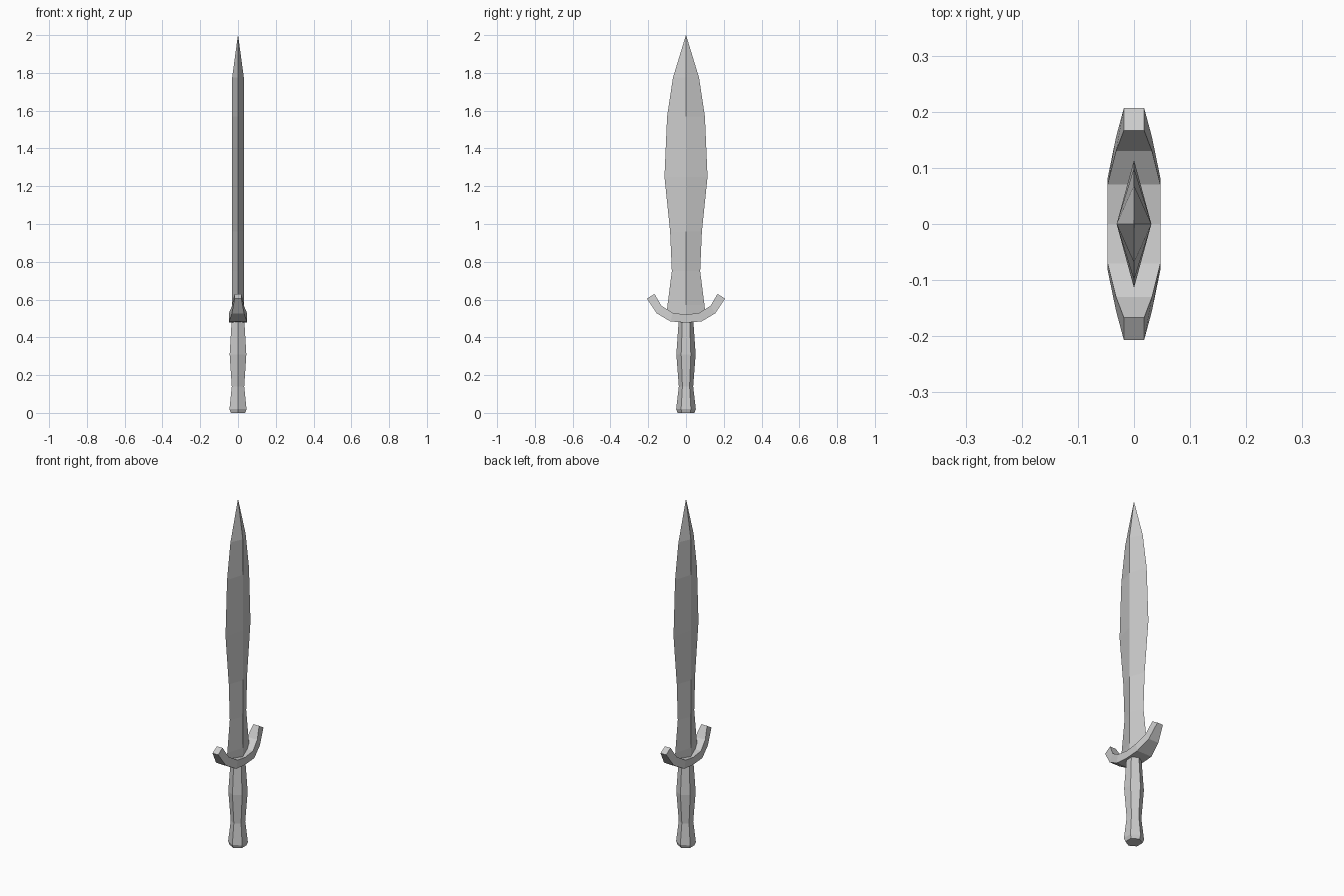
import bpy
import math

old = bpy.data.objects.get("Cube")
if old:
    bpy.data.objects.remove(old, do_unlink=True)

GREY = (0.6, 0.6, 0.6, 1.0)
steel = bpy.data.materials.new("plain grey")
steel.use_nodes = True
steel.diffuse_color = GREY
steel.node_tree.nodes["Principled BSDF"].inputs["Base Color"].default_value = GREY


def loft(name, rings):
    """Skin a row of equal-sized closed rings and cap both ends."""
    n = len(rings[0])
    verts = [p for ring in rings for p in ring]
    faces = [(r * n + i, r * n + (i + 1) % n, (r + 1) * n + (i + 1) % n, (r + 1) * n + i)
             for r in range(len(rings) - 1) for i in range(n)]
    faces.append(tuple(reversed(range(n))))
    faces.append(tuple(range(len(verts) - n, len(verts))))
    mesh = bpy.data.meshes.new(name)
    mesh.from_pydata(verts, [], faces)
    mesh.validate()
    mesh.materials.append(steel)
    obj = bpy.data.objects.new(name, mesh)
    bpy.context.collection.objects.link(obj)
    return obj


# Leaf-shaped blade with a diamond section: height, half width, half thickness
blade = [(0.50, 0.105, 0.031), (0.57, 0.098, 0.031), (0.75, 0.075, 0.031),
         (0.96, 0.084, 0.031), (1.25, 0.114, 0.031), (1.57, 0.10, 0.031),
         (1.775, 0.069, 0.031), (2.0, 0.0005, 0.0005)]
loft("blade", [[(t, 0, z), (0, w, z), (-t, 0, z), (0, -w, z)] for z, w, t in blade])

# Upswept guard: inner y and z, outer y and z, half thickness
half = [(0.0, 0.52, 0.0, 0.478, 0.047), (0.07, 0.53, 0.082, 0.484, 0.047),
        (0.13, 0.567, 0.155, 0.527, 0.032), (0.167, 0.63, 0.207, 0.605, 0.018)]
guard = [(-a, b, -c, d, t) for a, b, c, d, t in reversed(half[1:])] + half
loft("guard", [[(t, a, b), (-t, a, b), (-t, c, d), (t, c, d)] for a, b, c, d, t in guard])

# Six-sided grip with a flared, bevelled end: height, radius
grip = [(0.0, 0.044), (0.02, 0.052), (0.14, 0.038), (0.31, 0.051), (0.50, 0.038)]
angles = [math.radians(30 + 60 * i) for i in range(6)]
loft("grip", [[(r * math.cos(a), r * math.sin(a), z) for a in angles] for z, r in grip])
